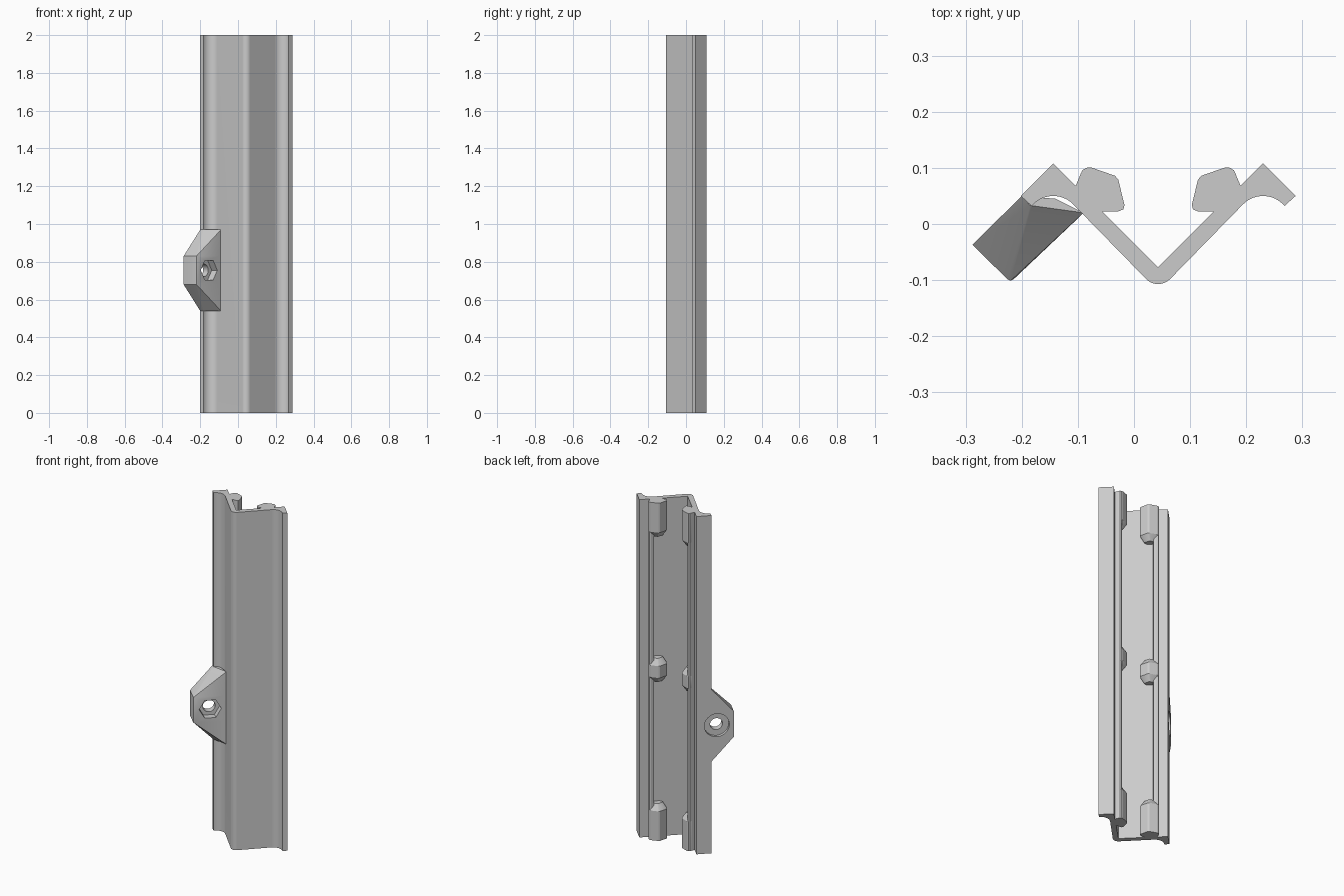
import bpy, bmesh, math
from mathutils import Vector, Matrix

if "Cube" in bpy.data.objects:
    bpy.data.objects.remove(bpy.data.objects["Cube"])

AXIS = 0.043      # mirror line of the V section
LENGTH = 2.0
HOLE_Z = 0.755

grey = bpy.data.materials.new("plain_grey")
grey.use_nodes = True
grey.diffuse_color = (0.6, 0.6, 0.6, 1)
grey.node_tree.nodes["Principled BSDF"].inputs["Base Color"].default_value = (0.6, 0.6, 0.6, 1)


def make_object(name, bm):
    bmesh.ops.recalc_face_normals(bm, faces=bm.faces)
    mesh = bpy.data.meshes.new(name)
    bm.to_mesh(mesh)
    bm.free()
    obj = bpy.data.objects.new(name, mesh)
    bpy.context.collection.objects.link(obj)
    mesh.materials.append(grey)
    return obj


def loft(name, rings):
    """Skin a stack of (outline, z) rings and cap both ends."""
    bm = bmesh.new()
    loops = [[bm.verts.new((x, y, z)) for x, y in outline] for outline, z in rings]
    n = len(loops[0])
    for a, b in zip(loops, loops[1:]):
        for i in range(n):
            j = (i + 1) % n
            bm.faces.new((a[i], a[j], b[j], b[i]))
    bm.faces.new(loops[0])
    bm.faces.new(loops[-1])
    return make_object(name, bm)


def mirror(points):
    return [(2 * AXIS - x, y) for x, y in reversed(points)]


def arc(cx, cy, r, start, end, steps):
    angles = [math.radians(start + (end - start) * i / steps) for i in range(steps + 1)]
    return [(cx + r * math.cos(a), cy + r * math.sin(a)) for a in angles]


def boolean(target, tool, operation):
    mod = target.modifiers.new(operation.lower(), "BOOLEAN")
    mod.operation, mod.solver, mod.object = operation, "EXACT", tool
    bpy.context.view_layer.objects.active = target
    bpy.ops.object.modifier_apply(modifier=mod.name)
    bpy.data.objects.remove(tool)


def shade(obj):
    bpy.ops.object.select_all(action="DESELECT")
    obj.select_set(True)
    bpy.context.view_layer.objects.active = obj
    bpy.ops.object.shade_smooth_by_angle(angle=math.radians(25))


# V rail: inner lip, ridge, end face, concave groove, rounded nose
lip = [(0.173, 0.053), (0.153, 0.08), (0.162, 0.096), (0.17, 0.1),
       (0.178, 0.096), (0.19, 0.068)]
half = lip + [(0.23, 0.108), (0.288, 0.05)]
half += arc(0.23, 0, 0.05, 40, 135, 12)
half += arc(AXIS, -0.077, 0.03, -45, -90, 6)
section = [(AXIS, -0.077)] + half + mirror(half)[1:]
rail = loft("rail", [(section, 0), (section, LENGTH)])

# Mounting ear: full section in the middle, tapering into the rail above and below
full = [(-0.2, 0.05), (-0.288, -0.037), (-0.226, -0.098), (-0.22, -0.101),
        (-0.214, -0.098), (-0.125, -0.01), (-0.1, 0.01)]
root = [(-0.2, 0.05), (-0.185, 0.033), (-0.14, 0.045), (-0.09, 0.02)]
bm = bmesh.new()
for outline, half_height in ((full, 0.075), (root, 0.215)):
    for sign in (-1, 1):
        for x, y in outline:
            bm.verts.new((x, y, HOLE_Z + sign * half_height))
bmesh.ops.convex_hull(bm, input=bm.verts)
boolean(rail, make_object("mounting_ear", bm), "UNION")

# Bolt hole: axis runs diagonally from the back face to the front face
out = Vector((1, -1, 0)).normalized()
along = Vector((-1, -1, 0)).normalized()
up = Vector((0, 0, 1))
turn = Matrix((along, up, out)).transposed().to_4x4()
back, front = -0.177, -0.085


def bore(name, radius, sides, t0, t1):
    bm = bmesh.new()
    spot = along * 0.137 + out * ((t0 + t1) / 2) + up * HOLE_Z
    spin = Matrix.Rotation(math.pi / 2 if sides == 6 else 0, 4, "Z")
    bmesh.ops.create_cone(bm, cap_ends=True, segments=sides, radius1=radius,
                          radius2=radius, depth=t1 - t0,
                          matrix=Matrix.Translation(spot) @ turn @ spin)
    boolean(rail, make_object(name, bm), "DIFFERENCE")


bore("through_hole", 0.034, 32, back - 0.1, front + 0.1)
bore("hex_pocket", 0.06, 6, front - 0.035, front + 0.1)
bore("round_pocket", 0.068, 40, back - 0.1, back + 0.018)
shade(rail)

# Clips along the inside of both arms, their free ends drawn in towards the wall
clip = [(0.146, 0.022), (0.138, 0.022), (0.115, 0.022), (0.105, 0.026),
        (0.103, 0.034), (0.114, 0.079), (0.12, 0.086), (0.163, 0.101),
        (0.172, 0.1), (0.181, 0.09), (0.189, 0.067)]
BASE = (0.165, 0.044)
small = [(BASE[0] + (x - BASE[0]) * 0.6, BASE[1] + (y - BASE[1]) * 0.6) for x, y in clip]
TAPER = 0.035
for side, flip in (("left", False), ("right", True)):
    wide, narrow = (mirror(clip), mirror(small)) if flip else (clip, small)
    for place, low, high in (("bottom", 0, 0.21), ("middle", 0.93, 1.07),
                             ("top", LENGTH - 0.21, LENGTH)):
        rings = [(wide, low)] if place == "bottom" else [(narrow, low), (wide, low + TAPER)]
        rings += [(wide, high)] if place == "top" else [(wide, high - TAPER), (narrow, high)]
        shade(loft(f"{side}_{place}_clip", rings))
